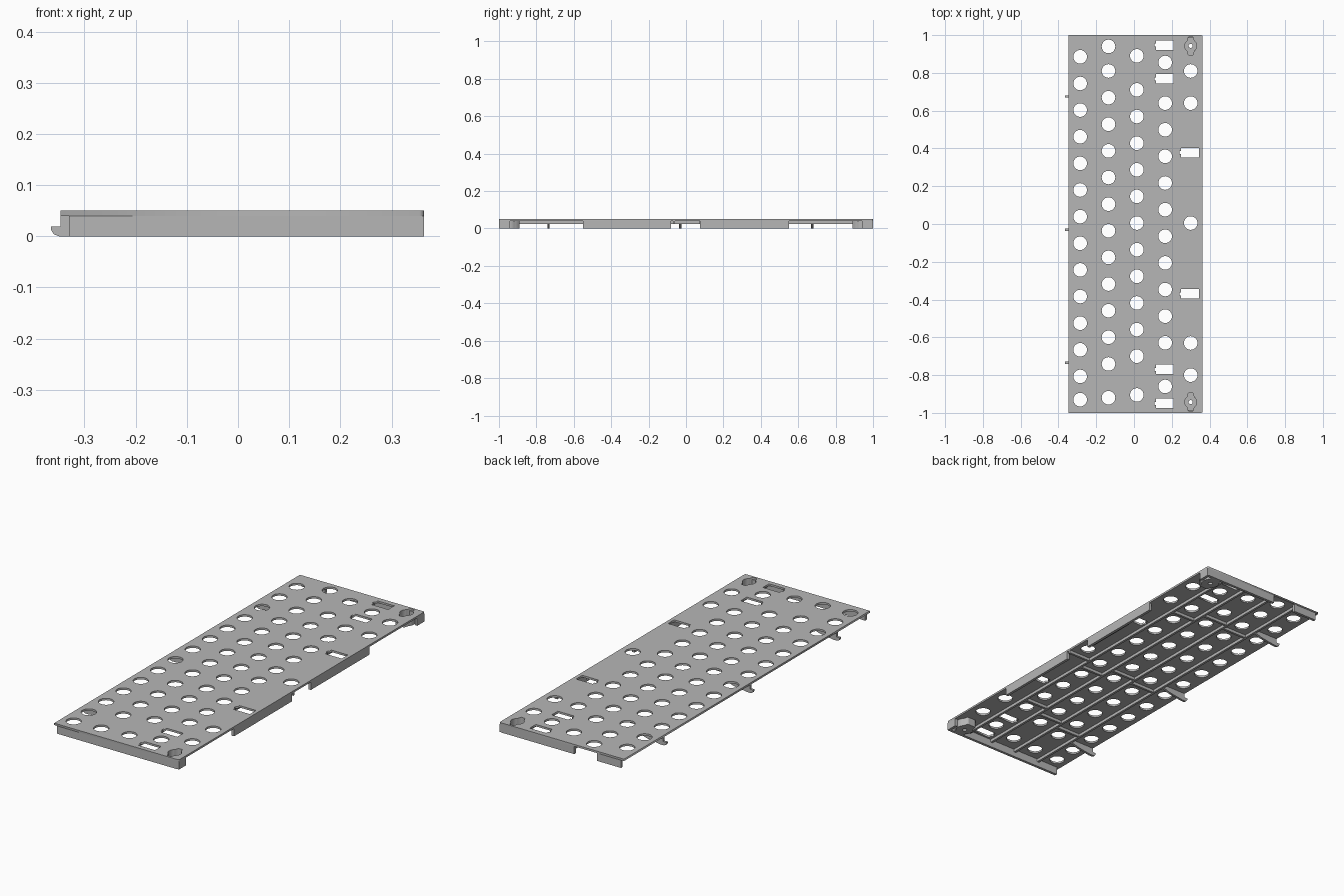
import bpy, bmesh, math

old = bpy.data.objects.get("Cube")
if old:
    bpy.data.objects.remove(old, do_unlink=True)

grey = bpy.data.materials.new("mid grey plastic")
grey.use_nodes = True
colour = (0.47, 0.47, 0.47, 1)
grey.diffuse_color = colour
grey.node_tree.nodes["Principled BSDF"].inputs["Base Color"].default_value = colour

TOP, UNDER, RIB = 0.05, 0.04, 0.025
LEFT, RIGHT, END = -0.347, 0.363, 1.0
WALL = 0.014


def add(name, mesh):
    mesh.materials.clear()
    mesh.materials.append(grey)
    obj = bpy.data.objects.new(name, mesh)
    bpy.context.collection.objects.link(obj)
    return obj


def slab(name, loops, low, high):
    """Flat outline with holes, extruded between two heights."""
    curve = bpy.data.curves.new(name, "CURVE")
    curve.dimensions, curve.fill_mode = "2D", "BOTH"
    curve.extrude = (high - low) / 2
    for loop in loops:
        spline = curve.splines.new("POLY")
        spline.points.add(len(loop) - 1)
        for point, (x, y) in zip(spline.points, loop):
            point.co = (x, y, 0, 1)
        spline.use_cyclic_u = True
    temp = bpy.data.objects.new(name, curve)
    bpy.context.collection.objects.link(temp)
    bpy.context.view_layer.update()
    graph = bpy.context.evaluated_depsgraph_get()
    mesh = bpy.data.meshes.new_from_object(temp.evaluated_get(graph))
    bpy.data.objects.remove(temp, do_unlink=True)
    bm = bmesh.new()
    bm.from_mesh(mesh)
    bmesh.ops.remove_doubles(bm, verts=bm.verts, dist=1e-5)
    bmesh.ops.recalc_face_normals(bm, faces=bm.faces)
    bmesh.ops.translate(bm, verts=bm.verts, vec=(0, 0, (low + high) / 2))
    bm.to_mesh(mesh)
    bm.free()
    return add(name, mesh)


def box(name, x0, x1, y0, y1, low, high):
    bm = bmesh.new()
    bmesh.ops.create_cube(bm, size=1)
    for v in bm.verts:
        v.co = (x1 if v.co.x > 0 else x0, y1 if v.co.y > 0 else y0,
                high if v.co.z > 0 else low)
    mesh = bpy.data.meshes.new(name)
    bm.to_mesh(mesh)
    bm.free()
    return add(name, mesh)


def circle(cx, cy, r, n=28):
    return [(cx + r * math.cos(math.tau * i / n), cy + r * math.sin(math.tau * i / n))
            for i in range(n)]


def lobed(cx, cy, r, half, reach):
    """Circle with two square ears along y."""
    pts = []
    for x, y in circle(0, 0, r, 32):
        if abs(x) < half:
            y = math.copysign(reach, y)
        pts.append((cx + x, cy + y))
    return pts


def slot(cx, cy):
    """Rectangular slot with a small notch at one end."""
    w, h, n = 0.047, 0.025, 0.008
    half = [(w, h), (-w, h), (-w, n), (-w - n, n)]
    return [(cx + x, cy + y) for x, y in half] + \
           [(cx + x, cy - y) for x, y in reversed(half)]


# Round openings: column position, evenly pitched run, then single extras
PITCH, R = 0.141, 0.036
columns = [(-0.285, 0.885, 13, [-0.93]), (-0.135, 0.81, 12, [0.94, -0.92]),
           (0.015, 0.71, 11, [0.89, -0.905]), (0.165, 0.64, 10, [0.855, -0.86]),
           (0.3, 0.005, 1, [0.81, 0.64, -0.63, -0.8])]
openings = []
for x, start, count, extras in columns:
    for y in [start - PITCH * i for i in range(count)] + extras:
        openings.append(circle(x, y, R))
openings += [slot(0.163, y) for y in (0.947, 0.768, -0.77, -0.95)]
openings += [slot(0.297, y) for y in (0.378, -0.37)]

# Top plate with softened right corners
BOSS_X, BOSS_Y = 0.3, 0.943
c = 0.008
outline = [(LEFT, -END), (RIGHT - c, -END), (RIGHT - c / 4, -END + c / 4), (RIGHT, -END + c),
           (RIGHT, END - c), (RIGHT - c / 4, END - c / 4), (RIGHT - c, END), (LEFT, END)]
pockets = [lobed(BOSS_X, s * BOSS_Y, 0.032, 0.015, 0.047) for s in (-1, 1)]
slab("top_plate", [outline] + openings + pockets, UNDER, TOP)

# Screw bosses in the right corners
for s, end in ((-1, "front"), (1, "back")):
    y = s * BOSS_Y
    outer = lobed(BOSS_X, y, 0.043, 0.025, 0.054)
    slab(end + "_boss_wall", [outer, pockets[(s + 1) // 2]], 0.012, UNDER)
    slab(end + "_boss_floor", [outer, circle(BOSS_X, y, 0.011, 16)], 0, 0.012)

# End walls; the back one has a gap
inner = LEFT + 0.017
box("front_wall", inner, RIGHT - c, -END, -END + WALL, 0, UNDER)
box("back_wall_long", -0.063, RIGHT - c, END - WALL, END, 0, UNDER)
box("back_wall_short", inner, -0.194, END - WALL, END, 0, UNDER)

# Side wall segments and corner returns
for name, y0, y1 in (("front_side_wall", -0.55, -0.08), ("back_side_wall", 0.075, 0.55),
                     ("front_corner_return", -END + c / 4, -0.94),
                     ("back_corner_return", 0.94, END - c / 4)):
    box(name, RIGHT - WALL, RIGHT, y0, y1, 0, UNDER)

# Lengthwise ribs between the columns
ribs = [-0.21, -0.06, 0.09, 0.232]
T = 0.006
for x in ribs:
    box("long_rib", x - T, x + T, -END + WALL, END - WALL, RIB, UNDER)

# Staggered cross ribs, one set per clip
edges = [LEFT + 0.02] + ribs
stagger = [(0.675, 0.605, 0.64, 0.57), (-0.031, -0.1, -0.066, -0.136),
           (-0.735, -0.67, -0.626, -0.56)]
for ys in stagger:
    for x0, x1, y in zip(edges, edges[1:], ys):
        box("cross_rib", x0, x1, y - T, y + T, RIB, UNDER)
box("centre_cross_rib", ribs[-1], RIGHT, -0.07, -0.058, RIB, UNDER)

# Stiffener beside the side wall
box("side_stiffener", 0.318, 0.328, 0.07, 0.34, RIB, UNDER)

# Hooked clips on the left edge
hook = [(-0.365, 0.019), (-0.365, 0.012), (-0.36, 0.004), (-0.35, 0), (-0.33, 0),
        (-0.25, 0.012), (-0.21, RIB), (-0.21, UNDER), (-0.347, UNDER), (-0.347, 0.019)]
for ys in stagger:
    bm = bmesh.new()
    face = bm.faces.new([bm.verts.new((x, ys[0] - T, z)) for x, z in hook])
    swept = bmesh.ops.extrude_face_region(bm, geom=[face])["geom"]
    bmesh.ops.translate(bm, vec=(0, 2 * T, 0),
                        verts=[g for g in swept if isinstance(g, bmesh.types.BMVert)])
    bmesh.ops.recalc_face_normals(bm, faces=bm.faces)
    mesh = bpy.data.meshes.new("clip")
    bm.to_mesh(mesh)
    bm.free()
    add("edge_clip", mesh)
